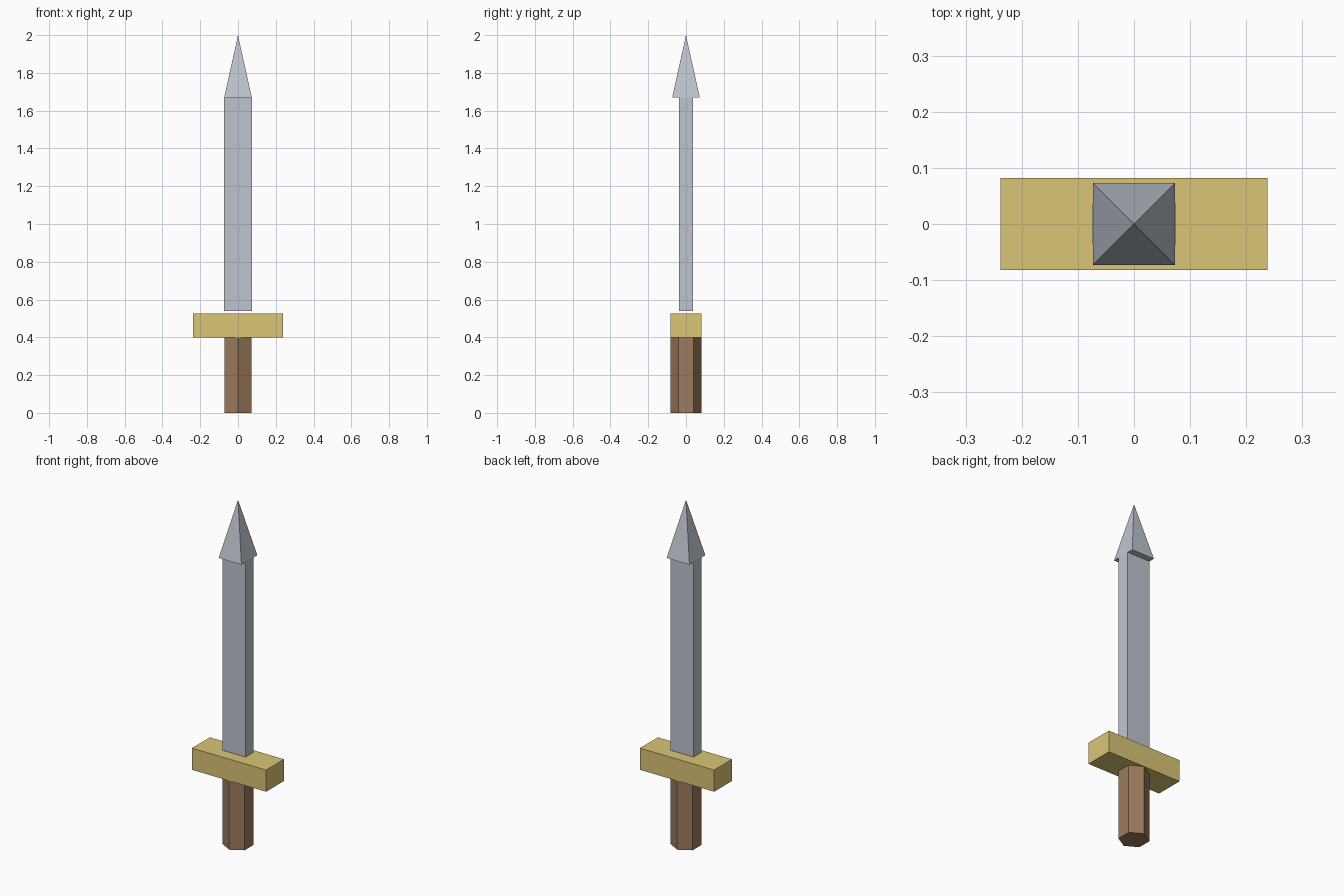
import bpy
from math import pi, sqrt

if "Cube" in bpy.data.objects:
    bpy.data.objects.remove(bpy.data.objects["Cube"])


def paint(obj, name, color):
    mat = bpy.data.materials.get(name) or bpy.data.materials.new(name)
    mat.diffuse_color = (*color, 1)
    mat.use_nodes = True
    mat.node_tree.nodes["Principled BSDF"].inputs["Base Color"].default_value = mat.diffuse_color
    obj.data.materials.append(mat)


def box(name, half_x, half_y, z0, z1):
    bpy.ops.mesh.primitive_cube_add(size=1, location=(0, 0, (z0 + z1) / 2))
    obj = bpy.context.object
    obj.name = name
    obj.scale = (2 * half_x, 2 * half_y, z1 - z0)
    bpy.ops.object.transform_apply(location=False, rotation=False, scale=True)
    return obj


def prism(name, sides, r_bottom, r_top, z0, z1, turn=0):
    bpy.ops.mesh.primitive_cone_add(
        vertices=sides, radius1=r_bottom, radius2=r_top, depth=z1 - z0,
        location=(0, 0, (z0 + z1) / 2), rotation=(0, 0, turn))
    obj = bpy.context.object
    obj.name = name
    return obj


STEEL = (0.52, 0.56, 0.62)
GOLD = (0.70, 0.56, 0.18)
WOOD = (0.33, 0.20, 0.11)

# Hexagonal grip, corners facing front and back
paint(prism("grip", 6, 0.082, 0.082, 0.0, 0.4), "wood", WOOD)

# Crossguard
paint(box("crossguard", 0.238, 0.082, 0.4, 0.526), "gold", GOLD)

# Flat blade, floating just above the guard
paint(box("blade", 0.074, 0.037, 0.54, 1.67), "steel", STEEL)

# Square pyramid tip, deeper than the blade
paint(prism("blade_tip", 4, 0.073 * sqrt(2), 0, 1.67, 2.0, pi / 4), "steel", STEEL)
